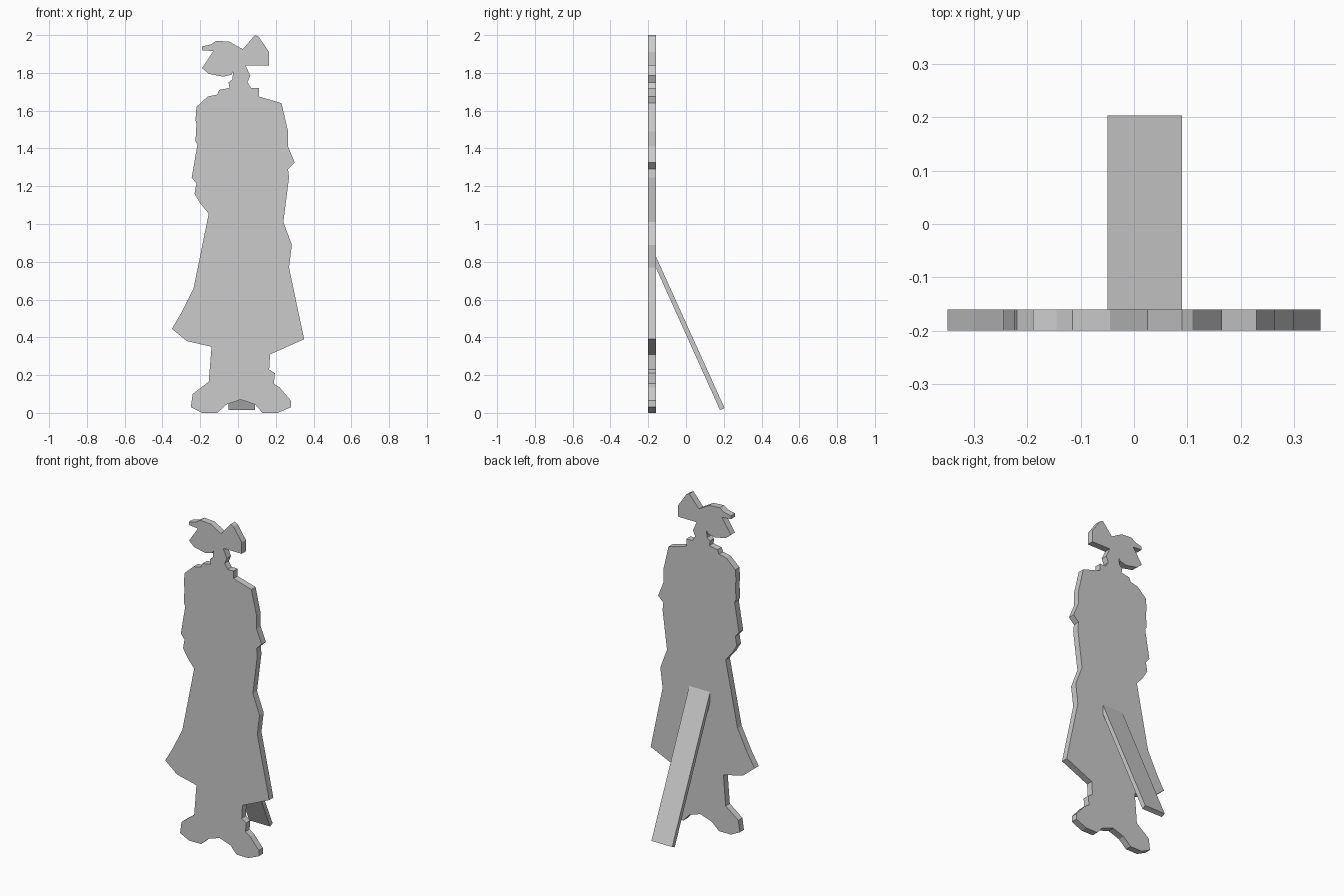
import bpy
import bmesh
from mathutils import Vector

default_cube = bpy.data.objects.get("Cube")
if default_cube:
    bpy.data.objects.remove(default_cube, do_unlink=True)

# Single plain grey for the whole standee
grey = bpy.data.materials.new("plain grey")
grey.use_nodes = True
grey.diffuse_color = (0.6, 0.6, 0.6, 1)
principled = grey.node_tree.nodes["Principled BSDF"]
principled.inputs["Base Color"].default_value = grey.diffuse_color


def extruded_part(name, corners, offset):
    """Make a closed flat-shaded solid by pushing a polygon along an offset."""
    bm = bmesh.new()
    face = bm.faces.new([bm.verts.new(corner) for corner in corners])
    result = bmesh.ops.extrude_face_region(bm, geom=[face], use_keep_orig=True)
    moved = [item for item in result["geom"] if isinstance(item, bmesh.types.BMVert)]
    bmesh.ops.translate(bm, verts=moved, vec=Vector(offset))
    bmesh.ops.recalc_face_normals(bm, faces=bm.faces[:])
    mesh = bpy.data.meshes.new(name)
    bm.to_mesh(mesh)
    bm.free()
    mesh.materials.append(grey)
    part = bpy.data.objects.new(name, mesh)
    bpy.context.scene.collection.objects.link(part)
    return part


# Silhouette sections in hundredths of a unit, running clockwise from the hat tip
hat_left = [(9, 200), (11, 199), (16.5, 191), (16.5, 184), (4, 184)]
neck_left = [(6.5, 178.5), (5, 175), (7, 172), (11, 172), (11, 167.5)]
coat_left = [(23, 164), (26.5, 149), (26.5, 141), (30, 132.5), (26.5, 129),
             (27, 124.5), (24, 101), (28.5, 89), (27, 77), (35, 39)]
boot_left = [(17, 31), (16.5, 23), (19.5, 21), (19, 15.5), (22, 13.5),
             (28, 6.5), (28, 3), (21, 0), (13, 0), (9, 4.5)]
boot_right = [(1.5, 7), (-6, 4.5), (-11, 0), (-19, 0), (-25, 3),
              (-24, 10), (-15.5, 16.5), (-14, 35)]
coat_right = [(-27, 38), (-35, 44.5), (-30, 53), (-23.5, 66), (-15.5, 105.5),
              (-20, 111), (-23, 116), (-22, 121.5), (-24.5, 124.5),
              (-21.5, 142), (-22.5, 144), (-22, 153), (-22.5, 155), (-22, 162)]
neck_right = [(-16, 167.5), (-11, 168.5), (-10, 171), (-4.5, 172),
              (-5, 175), (-3, 176.5), (-2.5, 181)]
hat_right = [(-3.5, 179), (-8, 178), (-15.5, 179.5), (-19, 182.5),
             (-13, 191.5), (-19, 192), (-19, 194), (-14.5, 195),
             (-11.5, 197), (-4.5, 196.5), (2.5, 192.5)]
silhouette = (hat_left + neck_left + coat_left + boot_left
              + boot_right + coat_right + neck_right + hat_right)

# Flat figure cut from a board
front, back = -0.20, -0.16
extruded_part("figure_board",
              [(x / 100, front, z / 100) for x, z in silhouette],
              (0, back - front, 0))

# Leaning prop behind the figure, mitred against the board
strut_side = [(back, 0.83), (0.204, 0.026), (0.18, 0.015), (back, 0.77)]
strut_right, strut_left = -0.05, 0.09
extruded_part("support_strut",
              [(strut_right, y, z) for y, z in strut_side],
              (strut_left - strut_right, 0, 0))
